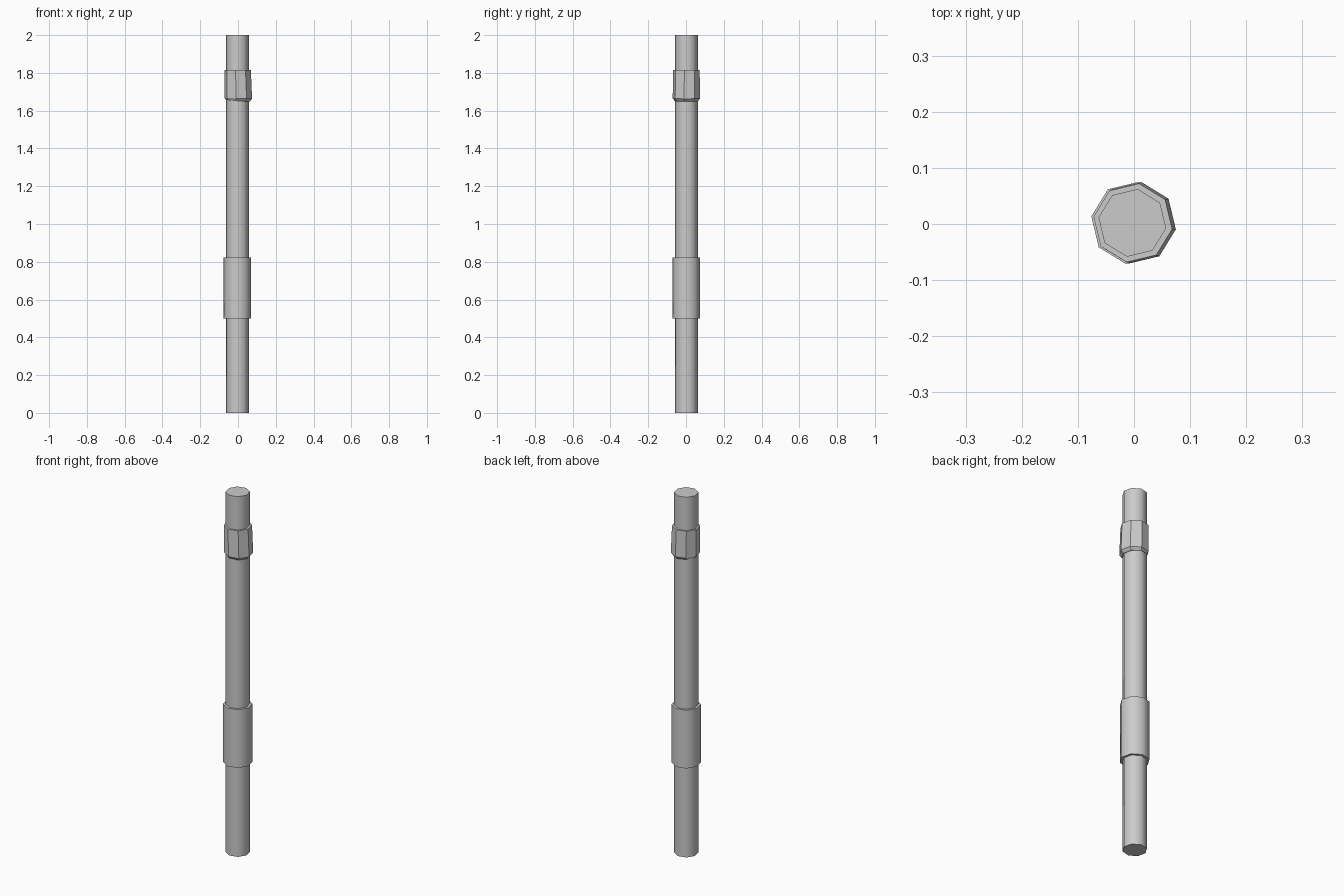
import bpy, bmesh
from math import radians, cos, sin, tau

if "Cube" in bpy.data.objects:
    bpy.data.objects.remove(bpy.data.objects["Cube"])

SIDES = 8
TURN = radians(-9)
CX, CY = -0.003, 0.002


def lathe(name, rings, smooth):
    """Octagonal solid from rings of (centre x, z, radius, z slope along x)."""
    bm = bmesh.new()
    loops = []
    for cx, z, r, slope in rings:
        loop = []
        for i in range(SIDES):
            a = TURN + tau * i / SIDES
            x, y = r * cos(a), r * sin(a)
            loop.append(bm.verts.new((cx + x, CY + y, z + slope * x)))
        loops.append(loop)
    for lo, hi in zip(loops, loops[1:]):
        for i in range(SIDES):
            j = (i + 1) % SIDES
            bm.faces.new((lo[i], lo[j], hi[j], hi[i])).smooth = smooth
    bm.faces.new(loops[0][::-1])
    bm.faces.new(loops[-1])
    # Keep the rims crisp where caps meet smooth walls
    for e in bm.edges:
        if e.calc_face_angle(0) > radians(60):
            e.smooth = False
    mesh = bpy.data.meshes.new(name)
    bm.to_mesh(mesh)
    bm.free()
    obj = bpy.data.objects.new(name, mesh)
    bpy.context.collection.objects.link(obj)
    return obj


# Long pole
lathe("pole", [(CX, 0, 0.061, 0), (CX, 2.0, 0.061, 0)], True)

# Lower sleeve
lathe("lower_sleeve", [(CX, 0.50, 0.074, 0), (CX, 0.823, 0.074, 0)], True)

# Faceted upper collar, slightly skewed, chamfered underneath
lathe("upper_collar", [(-0.001, 1.652, 0.063, -0.07),
                       (0.002, 1.665, 0.0735, -0.03),
                       (-0.002, 1.815, 0.071, 0)], False)
